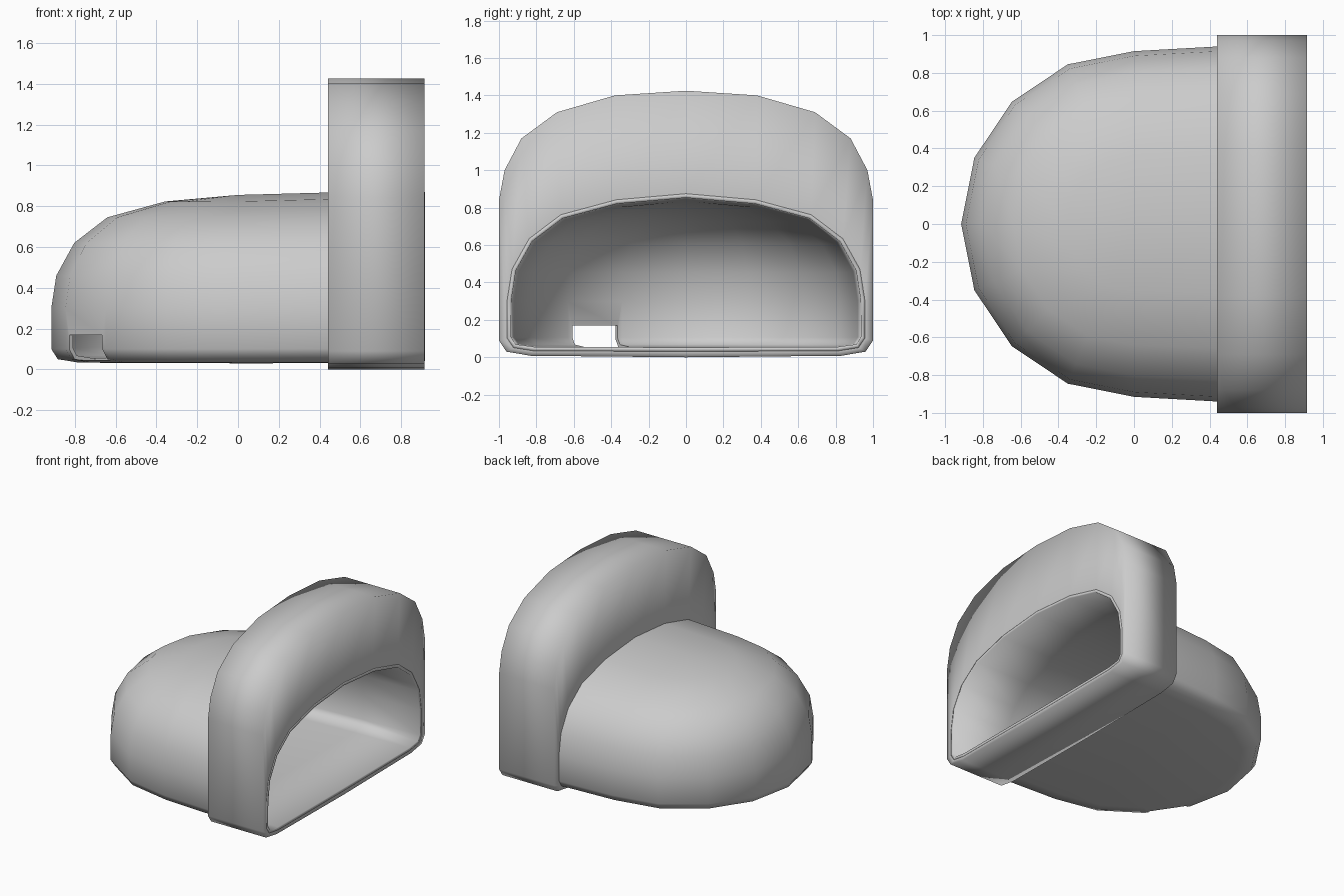
import bpy, bmesh, math
from mathutils import Vector

if "Cube" in bpy.data.objects:
    bpy.data.objects.remove(bpy.data.objects["Cube"])

# Vertical profile of the body: (width factor, height), bottom centre to top centre
LEVELS = [(0, .03), (.85, .033), (.965, .05), (1, .10), (1, .30), (.973, .46),
          (.877, .62), (.70, .745), (.39, .823), (0, .855)]
# Half outline of the entrance collar (y, z), matched point for point
ARCH = [(0, 0), (.83, .008), (.96, .03), (1, .09), (1, .84), (.97, 1.0),
        (.88, 1.17), (.69, 1.31), (.38, 1.40), (0, 1.425)]
R, X_BACK, X_FRONT = .915, .44, .915


def make_object(name, rows, closed):
    """Skin a grid of points, merge its poles and shade it smooth."""
    bm = bmesh.new()
    grid = [[bm.verts.new(p) for p in row] for row in rows]
    n = len(grid[0])
    for a, b in zip(grid, grid[1:]):
        for i in range(n if closed else n - 1):
            j = (i + 1) % n
            bm.faces.new((a[i], a[j], b[j], b[i]))
    bmesh.ops.remove_doubles(bm, verts=bm.verts, dist=.0005)
    bmesh.ops.dissolve_degenerate(bm, edges=bm.edges, dist=.0005)
    bmesh.ops.recalc_face_normals(bm, faces=bm.faces)
    if bm.calc_volume(signed=True) < 0:
        bmesh.ops.reverse_faces(bm, faces=bm.faces)
    for f in bm.faces:
        f.smooth = True
    mesh = bpy.data.meshes.new(name)
    bm.to_mesh(mesh)
    bm.free()
    obj = bpy.data.objects.new(name, mesh)
    bpy.context.collection.objects.link(obj)
    return obj


def body_point(x, f, z, side):
    """Point on the straight part, which flares a little to the entrance."""
    t = {0: 0, X_BACK: .6, X_FRONT: 1}[x]
    return Vector((x, side * f * R * (1 + .045 * t), z * (1 + .023 * t)))


# Domed body: half-round plan scaled by the profile, with straight sides
rows = []
for f, z in LEVELS:
    row = [body_point(x, f, z, 1) for x in (X_FRONT, X_BACK)]
    for k in range(9):
        a = math.pi / 2 + k * math.pi / 8
        row.append(Vector((R * f * math.cos(a), R * f * math.sin(a), z)))
    row += [body_point(x, f, z, -1) for x in (X_BACK, X_FRONT)]
    rows.append(row)
body = make_object("hood_body", rows, False)

# Wall thickness
solid = body.modifiers.new("wall", 'SOLIDIFY')
solid.thickness = .022
solid.offset = -1

# Small opening low in the wall
angle = math.radians(213.75)
bpy.ops.mesh.primitive_cube_add(size=1, location=(R * .98 * math.cos(angle), R * .98 * math.sin(angle), .108),
                                rotation=(0, 0, angle))
cutter = bpy.context.object
cutter.name = "opening_cutter"
cutter.scale = (.3, .29, .122)
cutter.hide_render = True
cut = body.modifiers.new("opening", 'BOOLEAN')
cut.object = cutter
cut.operation = 'DIFFERENCE'
cut.solver = 'EXACT'
bpy.context.view_layer.update()
bpy.context.view_layer.objects.active = body
for name in ("wall", "opening"):
    bpy.ops.object.modifier_apply(modifier=name)
bpy.data.objects.remove(cutter, do_unlink=True)


# Raised collar round the entrance
def loop(half):
    return half + [Vector((p.x, -p.y, p.z)) for p in half[-2:0:-1]]


def inner(x):
    return loop([body_point(x, f, z, 1) for f, z in LEVELS])


def outer(x):
    return loop([Vector((x, y, z)) for y, z in ARCH])


make_object("entrance_collar",
            [inner(X_BACK), outer(X_BACK), outer(X_FRONT), inner(X_FRONT)], True)
